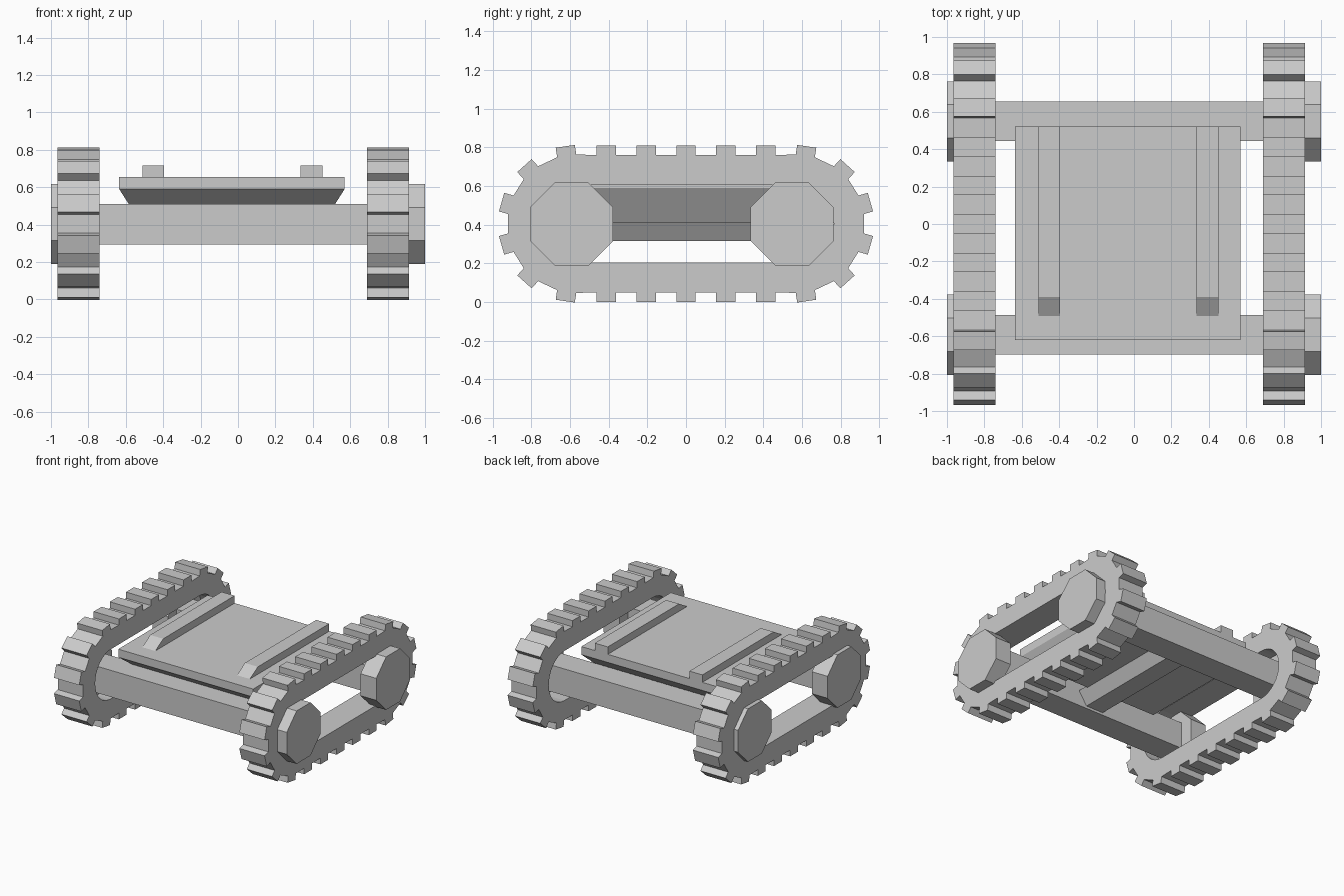
import bpy, bmesh, math
from mathutils import Matrix

cube = bpy.data.objects.get("Cube")
if cube:
    bpy.data.objects.remove(cube, do_unlink=True)

# Single grey for the whole vehicle
grey = bpy.data.materials.new("plain grey")
grey.use_nodes = True
GREY = (0.6, 0.6, 0.6, 1)
grey.diffuse_color = GREY
grey.node_tree.nodes["Principled BSDF"].inputs["Base Color"].default_value = GREY


def add_object(name, mesh):
    obj = bpy.data.objects.new(name, mesh)
    mesh.materials.clear()
    mesh.materials.append(grey)
    bpy.context.collection.objects.link(obj)
    return obj


def loft(name, rings):
    """Solid through rectangles given as (z, x0, x1, y0, y1), bottom to top."""
    bm = bmesh.new()
    loops = [[bm.verts.new(p) for p in
              ((x0, y0, z), (x1, y0, z), (x1, y1, z), (x0, y1, z))]
             for z, x0, x1, y0, y1 in rings]
    for low, high in zip(loops, loops[1:]):
        for i in range(4):
            j = (i + 1) % 4
            bm.faces.new((low[i], low[j], high[j], high[i]))
    bm.faces.new(loops[0][::-1])
    bm.faces.new(loops[-1])
    bmesh.ops.recalc_face_normals(bm, faces=bm.faces)
    mesh = bpy.data.meshes.new(name)
    bm.to_mesh(mesh)
    bm.free()
    return add_object(name, mesh)


# Body: slab with a tapered underside, and a narrow keel joining the axles
loft("body", [(0.41, -0.52, 0.455, -0.40, 0.34),
              (0.59, -0.635, 0.57, -0.62, 0.52),
              (0.655, -0.635, 0.57, -0.62, 0.52)])
loft("keel", [(0.315, -0.11, 0.045, -0.55, 0.5),
              (0.42, -0.18, 0.115, -0.55, 0.5)])

# Rails on the deck, sloped at the front
for side, x in (("right", -0.4525), ("left", 0.3925)):
    loft(side + "_rail", [(0.65, x - 0.058, x + 0.058, -0.50, 0.52),
                          (0.715, x - 0.058, x + 0.058, -0.39, 0.52)])

# Axles and octagonal wheels
AXLES = (("front", -0.592), ("rear", 0.549))
for end, y in AXLES:
    loft(end + "_axle", [(0.295, -0.9, 0.9, y - 0.105, y + 0.105),
                         (0.51, -0.9, 0.9, y - 0.105, y + 0.105)])
    for side, x in (("right", -0.93), ("left", 0.93)):
        bm = bmesh.new()
        radius = 0.214 / math.cos(math.pi / 8)
        turn = (Matrix.Translation((x, y, 0.403))
                @ Matrix.Rotation(math.pi / 2, 4, 'Y')
                @ Matrix.Rotation(math.pi / 8, 4, 'Z'))
        bmesh.ops.create_cone(bm, cap_ends=True, segments=8, radius1=radius,
                              radius2=radius, depth=0.14, matrix=turn)
        mesh = bpy.data.meshes.new(end + "_wheel")
        bm.to_mesh(mesh)
        bm.free()
        add_object(f"{end}_{side}_wheel", mesh)

# Track outline: toothed outer loop and rounded inner loop
HALF, MID, INNER, BASE, TIP = 0.565, 0.405, 0.2, 0.355, 0.405
ARC = [-81.5, -48, -16, 16, 48, 81.5]
STRAIGHT = [0.412, 0.206, 0, -0.206, -0.412]


def tooth(centre, degrees):
    a = math.radians(degrees)
    c, s = math.cos(a), math.sin(a)
    return [(centre + r * c - w * s, MID + r * s + w * c)
            for r, w in ((BASE, -0.05), (TIP, -0.05), (TIP, 0.05), (BASE, 0.05))]


outer, inner = [], []
for sign, turn in ((1, 0), (-1, 180)):
    for a in ARC:
        outer += tooth(sign * HALF, a + turn)
    for y in STRAIGHT:
        outer += tooth(sign * y, 90 + turn)
    for i in range(17):
        a = math.radians(-90 + turn + i * 180 / 16)
        inner.append((sign * HALF + INNER * math.cos(a), MID + INNER * math.sin(a)))


def track(name, x, width):
    curve = bpy.data.curves.new(name, 'CURVE')
    curve.dimensions = '2D'
    curve.fill_mode = 'BOTH'
    curve.extrude = width / 2
    for loop in (outer, inner):
        spline = curve.splines.new('POLY')
        spline.points.add(len(loop) - 1)
        for point, (u, v) in zip(spline.points, loop):
            point.co = (u, v, 0, 1)
        spline.use_cyclic_u = True
        spline.use_smooth = False
    helper = bpy.data.objects.new(name + "_outline", curve)
    bpy.context.collection.objects.link(helper)
    bpy.context.view_layer.update()
    graph = bpy.context.evaluated_depsgraph_get()
    mesh = bpy.data.meshes.new_from_object(helper.evaluated_get(graph))
    bpy.data.objects.remove(helper, do_unlink=True)
    # Stand the outline upright: outline axes become y and z, depth becomes x
    mesh.transform(Matrix(((0, 0, 1, x), (1, 0, 0, 0), (0, 1, 0, 0), (0, 0, 0, 1))))
    bm = bmesh.new()
    bm.from_mesh(mesh)
    bmesh.ops.remove_doubles(bm, verts=bm.verts, dist=0.0001)
    bmesh.ops.recalc_face_normals(bm, faces=bm.faces)
    for face in bm.faces:
        face.smooth = False
        face.material_index = 0
    bm.to_mesh(mesh)
    bm.free()
    add_object(name, mesh)


track("right_track", -0.8525, 0.225)
track("left_track", 0.8025, 0.225)
